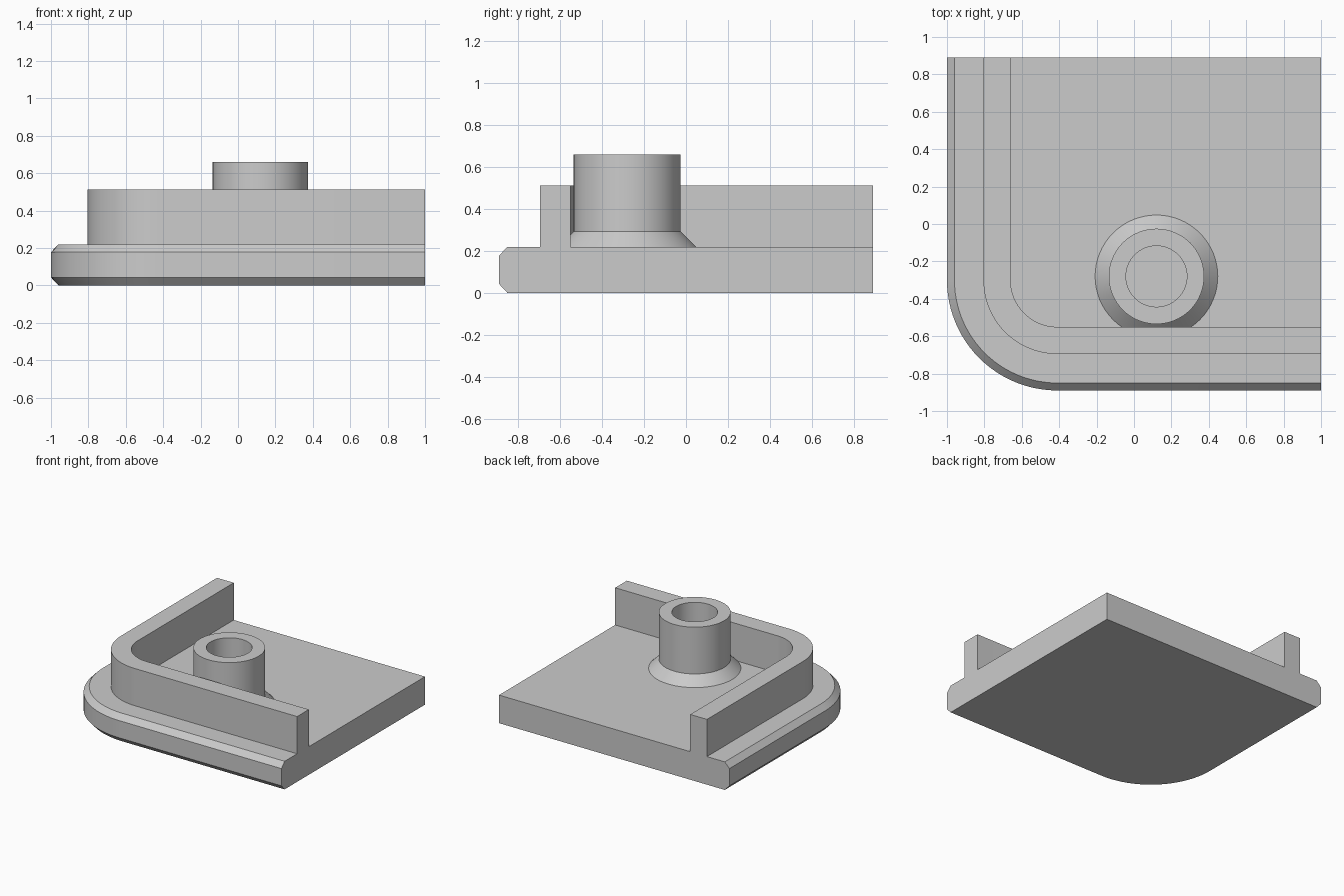
import bpy, bmesh
from math import cos, sin, pi, tau, radians
from mathutils import Vector

cube = bpy.data.objects.get("Cube")
if cube:
    bpy.data.objects.remove(cube, do_unlink=True)

BACK, FRONT, SIDE = 0.89, -0.89, 1.0
RADIUS = 0.59          # outer corner radius
FLOOR = 0.22           # top of the base plate
WALL_IN = 0.34         # inset of the inner wall face

grey = bpy.data.materials.new("plain grey")
grey.use_nodes = True
colour = (0.6, 0.6, 0.6, 1)
grey.diffuse_color = colour
grey.node_tree.nodes["Principled BSDF"].inputs["Base Color"].default_value = colour


def edge_path(inset, steps=24):
    """Left edge, rounded front corner and front edge, moved inward."""
    r = RADIUS - inset
    cx, cy = -SIDE + RADIUS, FRONT + RADIUS
    arc = [(cx - r * cos(a), cy - r * sin(a))
           for a in (pi / 2 * i / steps for i in range(steps + 1))]
    return [(-SIDE + inset, BACK)] + arc + [(SIDE, FRONT + inset)]


def finish(name, bm):
    bmesh.ops.recalc_face_normals(bm, faces=bm.faces)
    mesh = bpy.data.meshes.new(name)
    bm.to_mesh(mesh)
    bm.free()
    mesh.materials.append(grey)
    obj = bpy.data.objects.new(name, mesh)
    bpy.context.collection.objects.link(obj)
    bpy.ops.object.select_all(action='DESELECT')
    obj.select_set(True)
    bpy.context.view_layer.objects.active = obj
    bpy.ops.object.shade_smooth_by_angle(angle=radians(30))
    return obj


def bridge(bm, lower, upper):
    for i in range(len(lower)):
        j = (i + 1) % len(lower)
        bm.faces.new((lower[i], lower[j], upper[j], upper[i]))


# Base plate: stacked outlines give the two chamfers
bm = bmesh.new()
rings = []
for inset, z in ((0.04, 0), (0, 0.043), (0, 0.178), (0.04, FLOOR)):
    outline = edge_path(inset) + [(SIDE, BACK)]
    rings.append([bm.verts.new((x, y, z)) for x, y in outline])
for lower, upper in zip(rings, rings[1:]):
    bridge(bm, lower, upper)
bm.faces.new(rings[0])
bm.faces.new(rings[-1])
finish("base_plate", bm)

# Rim wall: strip between two insets, raised from the plate
bm = bmesh.new()
outer, inner = edge_path(0.195), edge_path(WALL_IN)
levels = []
for z in (FLOOR, 0.512):
    levels.append(([bm.verts.new((*p, z)) for p in outer],
                   [bm.verts.new((*p, z)) for p in inner]))
(ob, ib), (ot, it) = levels
bridge(bm, ob + ib[::-1], ot + it[::-1])
for a, b in ((ob, ib), (ot, it)):
    for i in range(len(a) - 1):
        bm.faces.new((a[i], a[i + 1], b[i + 1], b[i]))
finish("rim_wall", bm)

# Screw boss: revolved tube with a flared foot, trimmed at the wall
bm = bmesh.new()
centre = Vector((0.12, -0.28, 0))
profile = [(0.163, FLOOR), (0.163, 0.66), (0.255, 0.66), (0.255, 0.293), (0.328, FLOOR)]
SIDES = 64
circles = [[bm.verts.new(centre + Vector((r * cos(tau * i / SIDES), r * sin(tau * i / SIDES), z)))
            for i in range(SIDES)] for r, z in profile]
for lower, upper in zip(circles, circles[1:]):
    bridge(bm, lower, upper)
bmesh.ops.recalc_face_normals(bm, faces=bm.faces)
bmesh.ops.bisect_plane(bm, geom=bm.verts[:] + bm.edges[:] + bm.faces[:],
                       plane_co=(0, FRONT + WALL_IN, 0), plane_no=(0, -1, 0), clear_outer=True)
finish("screw_boss", bm)
